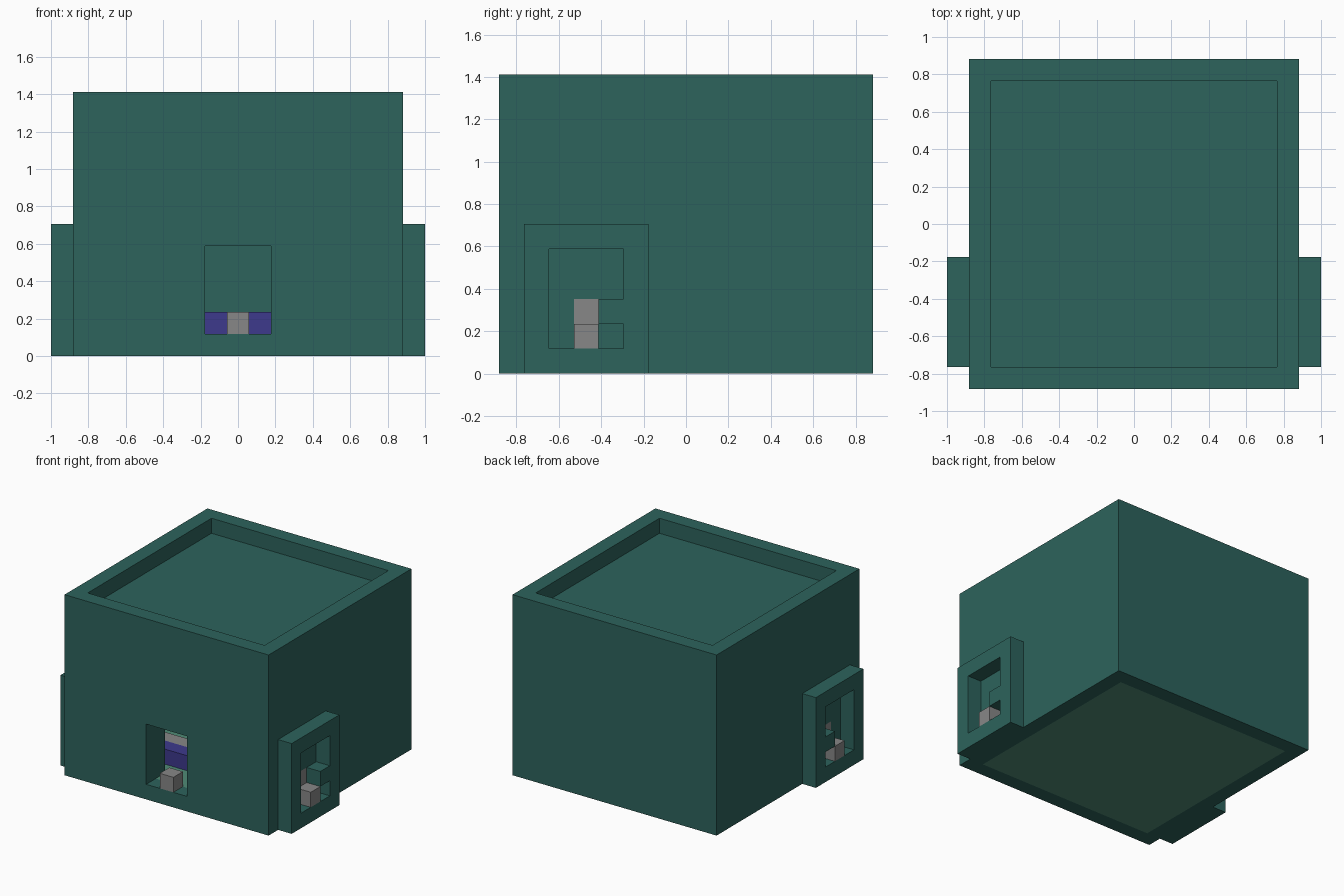
import bpy, bmesh

U = 2 / 17  # one building block

cube = bpy.data.objects.get("Cube")
if cube:
    bpy.data.objects.remove(cube, do_unlink=True)


def material(name, colour):
    m = bpy.data.materials.new(name)
    m.use_nodes = True
    m.diffuse_color = (*colour, 1)
    m.node_tree.nodes["Principled BSDF"].inputs["Base Color"].default_value = (*colour, 1)
    return m


teal = material("teal", (0.026, 0.125, 0.107))
green = material("light_green", (0.08, 0.26, 0.18))
violet = material("violet", (0.047, 0.041, 0.262))
grey = material("grey", (0.242, 0.242, 0.242))


def box(name, x, y, z, mat):
    """Box from (low, high) ranges counted in blocks."""
    bm = bmesh.new()
    bmesh.ops.create_cube(bm, size=1)
    for v in bm.verts:
        v.co = [U * (r[0] if c < 0 else r[1]) for c, r in zip(v.co, (x, y, z))]
    me = bpy.data.meshes.new(name)
    bm.to_mesh(me)
    bm.free()
    me.materials.append(mat)
    ob = bpy.data.objects.new(name, me)
    bpy.context.collection.objects.link(ob)
    return ob


def cut(ob, *ranges):
    """Subtract boxes from an object and bake the result."""
    for r in ranges:
        cutter = box("cutter", *r, teal)
        cutter.hide_render = True
        mod = ob.modifiers.new("cut", "BOOLEAN")
        mod.operation, mod.solver, mod.object = "DIFFERENCE", "EXACT", cutter
        deps = bpy.context.evaluated_depsgraph_get()
        baked = bpy.data.meshes.new_from_object(ob.evaluated_get(deps))
        ob.modifiers.clear()
        ob.data = baked
        bpy.data.objects.remove(cutter, do_unlink=True)


# House shell with floor hole, room, sunken roof, doorway and side slots
full, inner, room = (-7.5, 7.5), (-6.5, 6.5), (-5.5, 5.5)
shell = box("house_shell", full, full, (0, 12), teal)
cut(shell,
    (inner, inner, (-1, 1)),
    (room, room, (0.5, 10)),
    (inner, inner, (11, 13)),
    ((-1.5, 1.5), (-9, -5), (1, 5)),
    ((6.5, 8), (-4.5, -3.5), (2, 3)),
    ((-8, -6.5), (-4.5, -3.5), (2, 3)))

# Floor, doorstep block and the rows inside the room
box("floor", inner, inner, (0, 1), green)
box("door_block", (-0.5, 0.5), (-7.5, -6.5), (1, 2), grey)
box("violet_row", room, (-4.5, -3.5), (1, 2), violet)
box("grey_row", room, (-3.5, -2.5), (1, 2), grey)

# Side frames, mirrored left and right
for side, s in (("left", 1), ("right", -1)):
    def span(a, b):
        return tuple(sorted((s * a, s * b)))
    frame = box(side + "_frame", span(7.5, 8.5), (-6.5, -1.5), (0, 6), teal)
    through = span(7, 9)
    cut(frame,
        (through, (-5.5, -2.5), (3, 5)),
        (through, (-5.5, -2.5), (1, 2)),
        (through, (-5.5, -3.5), (1.5, 3.5)))
    box(side + "_sill_block", span(7.5, 8.5), (-4.5, -3.5), (1, 2), grey)
    box(side + "_wall_block", span(6.5, 7.5), (-4.5, -3.5), (2, 3), grey)
